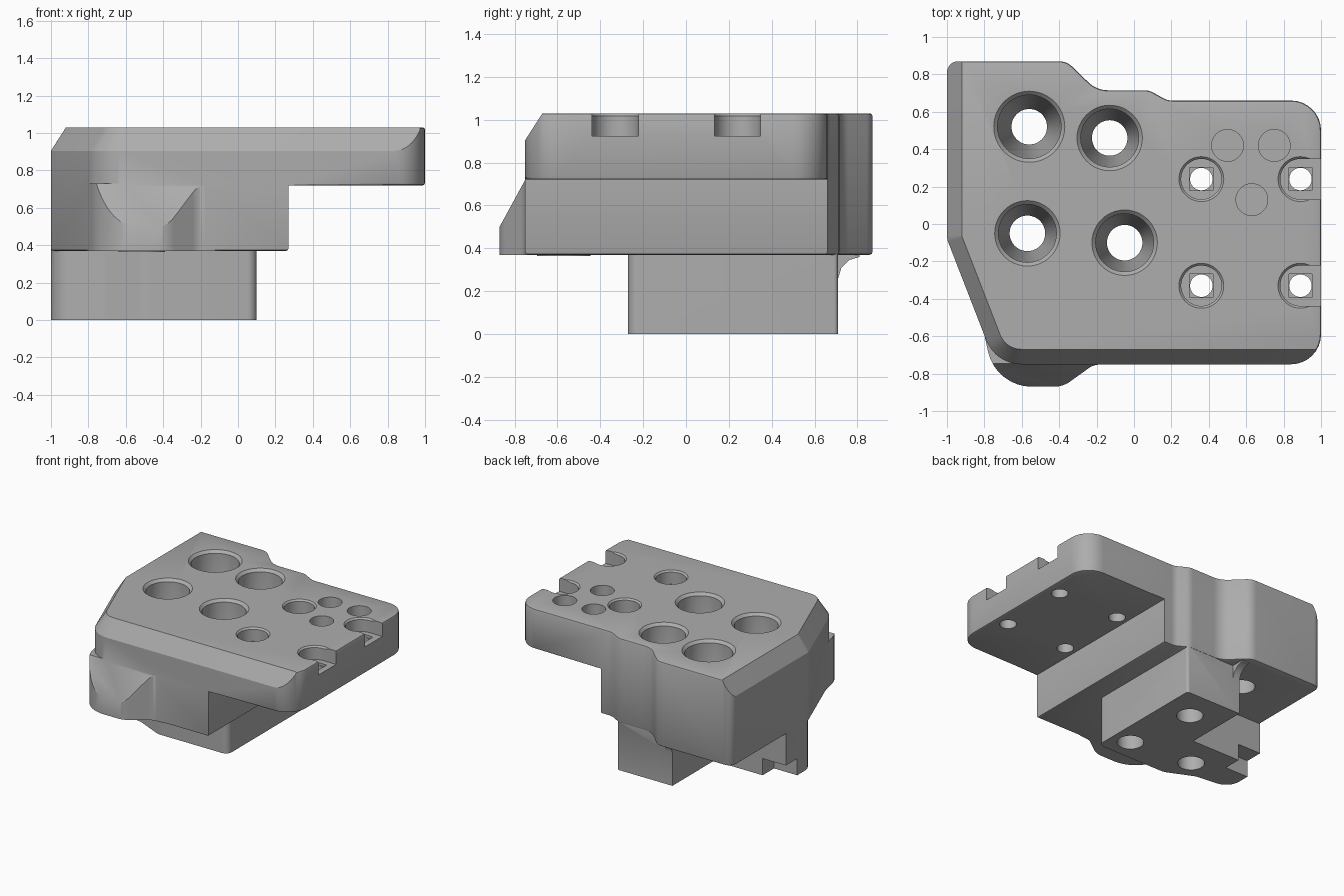
import bpy, bmesh, math
from mathutils import Vector

cube = bpy.data.objects.get("Cube")
if cube:
    bpy.data.objects.remove(cube)

grey = bpy.data.materials.new("plain grey")
grey.use_nodes = True
COLOUR = (0.42, 0.42, 0.42, 1)
grey.diffuse_color = COLOUR
grey.node_tree.nodes["Principled BSDF"].inputs["Base Color"].default_value = COLOUR


def rounded(corners, steps=8):
    """Closed outline with an arc of the given radius at each (x, y, r) corner."""
    out = []
    for i, (x, y, r) in enumerate(corners):
        p = Vector((x, y, 0))
        if not r:
            out.append(p)
            continue
        prev, nxt = corners[i - 1], corners[(i + 1) % len(corners)]
        a = (Vector((prev[0], prev[1], 0)) - p).normalized()
        b = (Vector((nxt[0], nxt[1], 0)) - p).normalized()
        half = a.angle(b) / 2
        centre = p + (a + b).normalized() * r / math.sin(half)
        start = (p + a * r / math.tan(half) - centre).normalized()
        end = (p + b * r / math.tan(half) - centre).normalized()
        out += [centre + start.slerp(end, k / steps).normalized() * r
                for k in range(steps + 1)]
    return out


def loft(rings):
    """Solid from a stack of matching rings."""
    bm = bmesh.new()
    rows = [[bm.verts.new(p) for p in ring] for ring in rings]
    n = len(rows[0])
    for low, high in zip(rows, rows[1:]):
        for i in range(n):
            j = (i + 1) % n
            bm.faces.new((low[i], low[j], high[j], high[i]))
    bm.faces.new(rows[0][::-1])
    bm.faces.new(rows[-1])
    bmesh.ops.recalc_face_normals(bm, faces=bm.faces)
    return bm


def prism(outline, z0, z1):
    return loft([[Vector((p.x, p.y, z)) for p in outline] for z in (z0, z1)])


def lathe(x, y, profile, sides=48):
    angles = [math.tau * k / sides for k in range(sides)]
    return loft([[Vector((x + r * math.cos(a), y + r * math.sin(a), z))
                  for a in angles] for r, z in profile])


def box(x0, x1, y0, y1, z0, z1):
    return prism([Vector((x0, y0, 0)), Vector((x1, y0, 0)),
                  Vector((x1, y1, 0)), Vector((x0, y1, 0))], z0, z1)


def slice_off(bm, point, normal):
    bmesh.ops.bisect_plane(bm, geom=bm.verts[:] + bm.edges[:] + bm.faces[:], dist=1e-5,
                           plane_co=point, plane_no=normal.normalized(), clear_outer=True)
    bmesh.ops.holes_fill(bm, edges=[e for e in bm.edges if e.is_boundary], sides=0)
    bmesh.ops.recalc_face_normals(bm, faces=bm.faces)


def soften(bm, z, width):
    """Round the square convex rim edges lying at one height."""
    edges = [e for e in bm.edges if len(e.link_faces) == 2
             and all(abs(v.co.z - z) < 0.001 for v in e.verts)
             and e.calc_face_angle_signed() > 1.3]
    bmesh.ops.bevel(bm, geom=edges, offset=width, segments=2, profile=0.5,
                    affect='EDGES', clamp_overlap=True)


def to_object(bm, name):
    mesh = bpy.data.meshes.new(name)
    bm.to_mesh(mesh)
    bm.free()
    mesh.materials.append(grey)
    ob = bpy.data.objects.new(name, mesh)
    bpy.context.collection.objects.link(ob)
    return ob


def combine(target, bm, operation):
    tool = to_object(bm, "tool")
    tool.hide_render = True
    mod = target.modifiers.new("combine", 'BOOLEAN')
    mod.operation, mod.solver, mod.object = operation, 'EXACT', tool
    bpy.context.view_layer.objects.active = target
    bpy.ops.object.modifier_apply(modifier=mod.name)
    bpy.data.objects.remove(tool)


# Main body with the sloped top edge along its left and front
TOP, STEP, UNDER = 1.03, 0.72, 0.37
outline = rounded([(-1, 0.87, 0.06), (-1, -0.08, 0.1), (-0.74, -0.75, 0.2),
                   (1, -0.75, 0.16), (1, 0.66, 0.16), (0.18, 0.66, 0.1),
                   (0.08, 0.715, 0.1), (-0.2, 0.715, 0.15), (-0.36, 0.87, 0.1)])
bm = prism(outline, UNDER, TOP)
for i, p in enumerate(outline):
    q = outline[(i + 1) % len(outline)]
    n = Vector((q.y - p.y, p.x - q.x, 0)).normalized()
    if n.x <= 0.01 and n.y <= 0.01:
        mid = (p + q) / 2
        slice_off(bm, (mid.x, mid.y, 0.905), Vector((n.x * 0.125, n.y * 0.125, 0.08)))
body = to_object(bm, "mounting_block")
combine(body, box(0.27, 1.2, -1, 1, 0.2, STEP), 'DIFFERENCE')

# Softened rims
bm = bmesh.new()
bm.from_mesh(body.data)
for height in (UNDER, STEP, TOP):
    soften(bm, height, 0.013)
bm.to_mesh(body.data)
bm.free()

# Front bulge with a sloping face
bm = prism(rounded([(-0.82, -0.5, 0), (-0.74, -0.87, 0.24), (-0.38, -0.87, 0.15),
                    (-0.22, -0.755, 0.1), (-0.1, -0.742, 0), (-0.1, -0.45, 0)]),
           UNDER, 0.73)
slice_off(bm, (0, -0.87, 0.5), Vector((0, -0.22, 0.12)))
combine(body, bm, 'UNION')

# Foot, with its open back corner and a stepped side
foot = rounded([(-1, 0.2, 0), (-1, -0.14, 0.12), (-0.72, -0.17, 0.12),
                (-0.5, -0.27, 0.15), (0.1, -0.27, 0.05), (0.1, 0.71, 0.02),
                (-0.38, 0.71, 0), (-0.38, 0.2, 0)])
combine(body, prism(foot, 0, 0.42), 'UNION')
combine(body, box(-1.1, -0.8, 0.06, 0.3, -0.1, 0.13), 'DIFFERENCE')

# Curved rib under the back overhang
rib = [(0.69, 0.26), (0.71, 0.26), (0.725, 0.31), (0.76, 0.345), (0.81, 0.36),
       (0.81, 0.42), (0.69, 0.42)]
combine(body, loft([[Vector((x, y, z)) for y, z in rib] for x in (-0.379, -0.32)]), 'UNION')

# Four deep bolt holes with a wide mouth and a tapered seat
for x, y, mouth in ((-0.56, 0.52, 0.19), (-0.13, 0.46, 0.175),
                    (-0.57, -0.05, 0.175), (-0.05, -0.1, 0.175)):
    bore = mouth - 0.02
    combine(body, lathe(x, y, [(0.095, -0.1), (0.095, 0.5), (bore, 0.75),
                               (bore, TOP - 0.02), (mouth, TOP), (mouth, 1.2)]),
            'DIFFERENCE')

# Four small screw holes with square-floored recesses, two open to the side
for y in (0.24, -0.33):
    for x in (0.36, 0.89):
        combine(body, lathe(x, y, [(0.06, 0.5), (0.06, 0.925), (0.108, 0.925),
                                   (0.108, TOP - 0.012), (0.12, TOP), (0.12, 1.2)]),
                'DIFFERENCE')
        combine(body, box(x - 0.062, x + 0.062, y - 0.062, y + 0.062, 0.905, 0.95),
                'DIFFERENCE')
    combine(body, box(0.89, 1.1, y - 0.108, y + 0.108, 0.925, 1.2), 'DIFFERENCE')

# Three shallow round pockets
for x, y in ((0.5, 0.42), (0.75, 0.42), (0.63, 0.13)):
    combine(body, lathe(x, y, [(0.085, 0.88), (0.085, 1.2)]), 'DIFFERENCE')

# Thin round pad under the front bulge
pad = to_object(lathe(-0.515, -0.57, [(0.125, 0.364), (0.125, 0.373)]), "under_pad")

for ob in (body, pad):
    bpy.ops.object.select_all(action='DESELECT')
    ob.select_set(True)
    bpy.context.view_layer.objects.active = ob
    bpy.ops.object.shade_smooth_by_angle(angle=math.radians(30))
